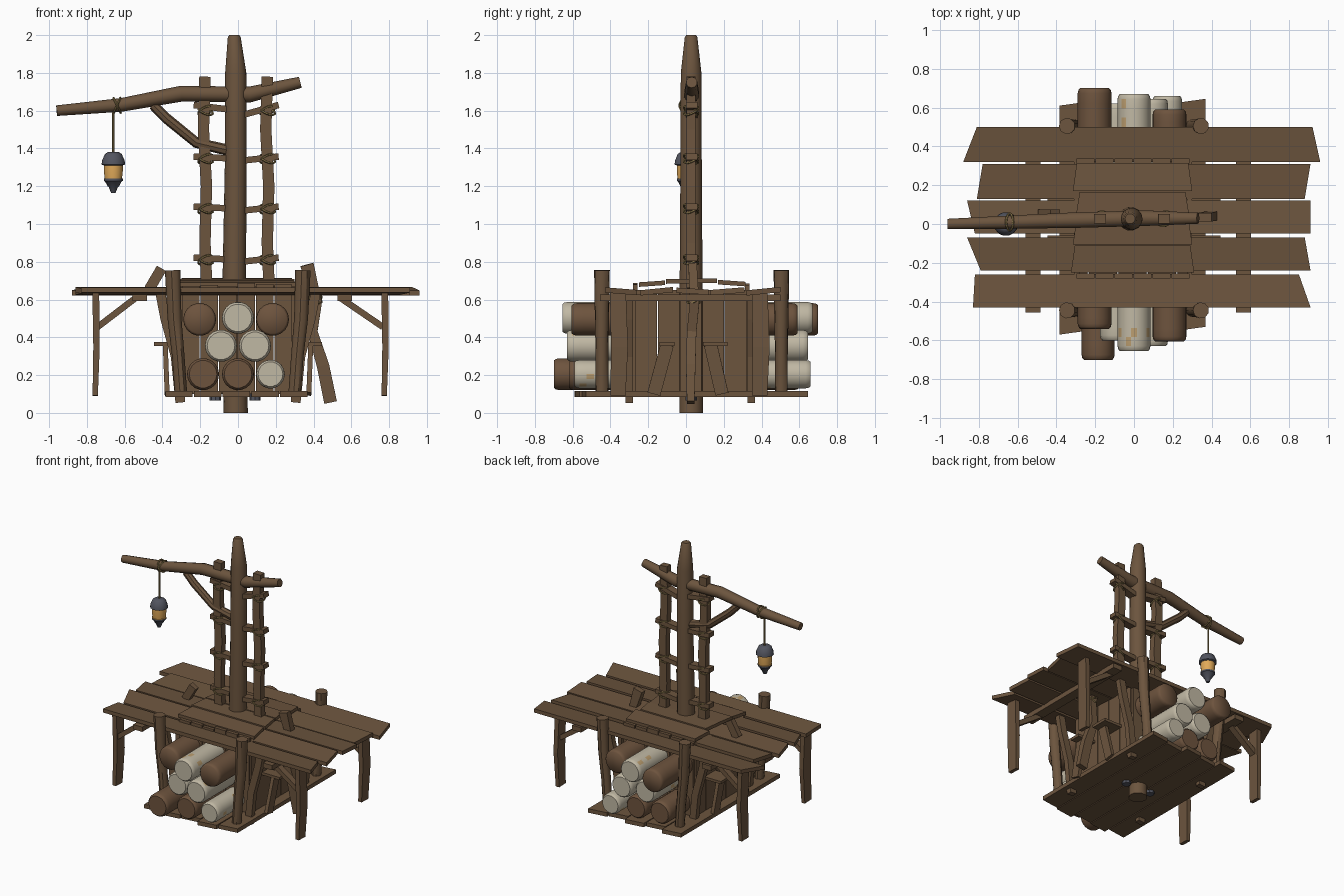
import bpy, bmesh, math, random
from mathutils import Vector

if "Cube" in bpy.data.objects:
    bpy.data.objects.remove(bpy.data.objects["Cube"])
random.seed(4)

def mat(name, c):
    m = bpy.data.materials.new(name)
    m.diffuse_color = (*c, 1)
    m.use_nodes = True
    m.node_tree.nodes["Principled BSDF"].inputs["Base Color"].default_value = m.diffuse_color
    return m

WOOD = mat("brown wood", (0.15, 0.09, 0.048))
LEATHER = mat("brown cloth", (0.155, 0.088, 0.048))
CREAM = mat("cream cloth", (0.53, 0.48, 0.37))
PATCH = mat("tan patch", (0.50, 0.34, 0.16))
METAL = mat("grey metal", (0.085, 0.09, 0.115))
GLOW = mat("amber glass", (0.75, 0.40, 0.10))
ROPE = mat("straw rope", (0.25, 0.18, 0.07))

def finish(name, bm, mats, angle=None):
    bmesh.ops.recalc_face_normals(bm, faces=bm.faces)
    me = bpy.data.meshes.new(name)
    bm.to_mesh(me)
    bm.free()
    for m in mats:
        me.materials.append(m)
    ob = bpy.data.objects.new(name, me)
    bpy.context.collection.objects.link(ob)
    if angle:
        bpy.context.view_layer.objects.active = ob
        ob.select_set(True)
        bpy.ops.object.shade_smooth_by_angle(angle=math.radians(angle))
        ob.select_set(False)
    return ob

def sweep(name, pts, sizes, n=4, ref=(0, 1, 0), m=WOOD):
    """Sweep a rectangle (n=4) or an n-gon along a path; sizes are half widths (side, along ref)."""
    pts = [Vector(p) for p in pts]
    if not isinstance(sizes, list):
        sizes = [sizes] * len(pts)
    bm, rings = bmesh.new(), []
    for i, p in enumerate(pts):
        t = (pts[min(i + 1, len(pts) - 1)] - pts[max(i - 1, 0)]).normalized()
        s = t.cross(Vector(ref)).normalized()
        u = s.cross(t)
        a, b = sizes[i] if isinstance(sizes[i], tuple) else (sizes[i], sizes[i])
        k, off = (math.sqrt(2), math.pi / 4) if n == 4 else (1, 0)
        rings.append([bm.verts.new(p + s * a * k * math.cos(off + 2 * math.pi * j / n)
                                   + u * b * k * math.sin(off + 2 * math.pi * j / n)) for j in range(n)])
    for r, q in zip(rings, rings[1:]):
        for j in range(n):
            bm.faces.new((r[j], r[(j + 1) % n], q[(j + 1) % n], q[j]))
    bm.faces.new(rings[0])
    bm.faces.new(rings[-1])
    return finish(name, bm, [m], 40 if n > 4 else None)

def slab(name, poly, z0, thick, slope=0.0):
    """Flat plank from an outline in x,y, optionally tilted across y."""
    bm = bmesh.new()
    yc = sum(p[1] for p in poly) / len(poly)
    lo, hi = [[bm.verts.new((x, y, z + slope * (y - yc))) for x, y in poly] for z in (z0, z0 + thick)]
    bm.faces.new(lo)
    bm.faces.new(hi)
    for i in range(len(poly)):
        j = (i + 1) % len(poly)
        bm.faces.new((lo[i], lo[j], hi[j], hi[i]))
    return finish(name, bm, [WOOD])

def lathe(name, prof, n, place, mats, rule, angle=40):
    """Revolve (radius, height) profile; place maps local coordinates to the model."""
    bm = bmesh.new()
    rings = [[bm.verts.new(place(r * math.cos(2 * math.pi * j / n), r * math.sin(2 * math.pi * j / n), h))
              for j in range(n)] for r, h in prof]
    for i in range(len(prof) - 1):
        for j in range(n):
            f = bm.faces.new((rings[i][j], rings[i][(j + 1) % n], rings[i + 1][(j + 1) % n], rings[i + 1][j]))
            f.material_index = rule(i, j)
    for i in (0, -1):
        bm.faces.new(rings[i])
    return finish(name, bm, mats, angle)

def lashing(name, c, r, axis):
    """Two crossed loops of rope."""
    for tilt in (-0.45, 0.4):
        bpy.ops.mesh.primitive_torus_add(major_radius=r, minor_radius=0.006, major_segments=14, minor_segments=5,
                                         location=c, rotation=(tilt if axis == 'z' else 0,
                                                               tilt if axis == 'z' else math.pi / 2 + tilt, 0))
        o = bpy.context.object
        o.name = name
        o.data.materials.append(ROPE)

# central mast, arm and brace
sweep("mast", [(-0.012, 0.027, 0), (-0.02, 0.027, 0.7), (-0.012, 0.027, 1.3), (-0.012, 0.027, 1.8), (-0.02, 0.027, 1.99),
               (-0.02, 0.027, 2.0)], [0.064, 0.062, 0.058, 0.056, 0.034, 0.026], 14)
sweep("arm", [(-0.96, 0.0, 1.60), (-0.62, 0.01, 1.63), (-0.3, 0.02, 1.69), (0.06, 0.03, 1.685), (0.33, 0.03, 1.75)],
      [0.028, 0.036, 0.042, 0.042, 0.03], 10)
sweep("arm_brace", [(-0.45, 0.02, 1.63), (-0.38, 0.02, 1.56), (-0.22, 0.025, 1.43), (-0.05, 0.027, 1.39)],
      [0.026, 0.028, 0.028, 0.03], 8)

# lantern hanging from the arm
sweep("lantern_cord", [(-0.66, 0.005, 1.64), (-0.66, 0.005, 1.36)], 0.006, 6, m=ROPE)
lashing("cord_lashing", (-0.64, 0.01, 1.628), 0.044, 'x')
lathe("lantern", [(0.012, 1.165), (0.024, 1.195), (0.03, 1.20), (0.044, 1.225), (0.05, 1.228), (0.05, 1.24),
                  (0.046, 1.242), (0.05, 1.28), (0.05, 1.31), (0.062, 1.315), (0.06, 1.335), (0.045, 1.37), (0.03, 1.38)],
      14, lambda x, y, z: (-0.66 + x, 0.0 + y, z), [METAL, GLOW], lambda i, j: int(5 <= i <= 7), 35)

# ladders on both sides of the mast
for x, s in ((-0.175, -1), (0.155, 1)):
    sweep("ladder_rail", [(x + 0.01, 0.027, 0.66), (x, 0.027, 0.9), (x + 0.008, 0.027, 1.2), (x - 0.008, 0.027, 1.5),
                          (x, 0.027, 1.78)], (0.03, 0.024))
for z in (0.81, 1.08, 1.345, 1.60):
    for s, x0, x1 in ((-1, -0.235, 0.0), (1, 0.0, 0.215)):
        d = 0.012 if z != 1.6 else 0.03
        sweep("ladder_rung", [(x0, 0.03, z + (d if s < 0 else -d)), (x1, 0.03, z + (0 if s < 0 else d))], (0.017, 0.03))
        lashing("rung_lashing", (-0.172 if s < 0 else 0.157, 0.027, z), 0.042, 'z')

# deck planks: y range, then x of the left end (low y, high y) and right end (low y, high y)
for y0, y1, a, b, c, d, sl in ((0.32, 0.50, -0.88, -0.81, 0.96, 0.92, 0.10), (0.13, 0.31, -0.81, -0.78, 0.88, 0.91, 0.08),
                               (-0.05, 0.12, -0.82, -0.86, 0.91, 0.91, -0.06), (-0.24, -0.07, -0.79, -0.86, 0.91, 0.88, 0.1),
                               (-0.43, -0.26, -0.83, -0.82, 0.91, 0.85, -0.08)):
    slab("deck_plank", [(a, y0), (c, y0), (d, y1), (b, y1)], 0.63, 0.028, sl)
for x in (-0.52, 0.565):
    sweep("deck_crossbeam", [(x, -0.455, 0.61), (x, 0.5, 0.61)], (0.038, 0.018), ref=(0, 0, 1))

# raised hatch around the mast
for i, (y0, y1) in enumerate(((-0.25, -0.11), (-0.105, 0.035), (0.04, 0.165), (0.17, 0.315))):
    w = (0.31, 0.30, 0.285, 0.30)[i]
    slab("hatch_plank", [(-w - 0.015, y0), (w, y0), (w - 0.02, y1), (-w + 0.005, y1)], (0.672, 0.685, 0.688, 0.675)[i], 0.024,
         (0.07, 0.02, -0.02, -0.07)[i])

# enclosed crate below the deck, made of upright boards
for i in range(6):
    x = -0.25 + 0.098 * i
    for y in (-0.268, 0.325):
        t = 0.68 + random.uniform(-0.012, 0.008)
        sweep("crate_end_board", [(x, y, 0.1), (x, y, t)], (0.046, 0.012))
for x in (-0.295, 0.285):
    for i in range(5):
        y = -0.21 + 0.118 * i
        sweep("crate_side_board", [(x, y, 0.1), (x, y, 0.65)], (0.013, 0.057))

# base planks
for i, (y0, y1) in enumerate(((-0.57, 0.63), (-0.59, 0.60), (-0.56, 0.64), (-0.585, 0.61), (-0.55, 0.645))):
    x = -0.385 + 0.152 * i
    slab("base_plank", [(x, y0), (x + 0.145, y0 + 0.02), (x + 0.145, y1), (x, y1 - 0.02)], 0.085, 0.03)
for x in (-0.12, 0.09):
    sweep("base_bolt", [(x, 0.027, 0.065), (x, 0.027, 0.1)], 0.03, 8, m=METAL)

# corner posts, curved boards and outer legs with braces
for s in (-1, 1):
    for y in (-0.445, 0.505):
        sweep("corner_post", [(s * 0.30, y, 0.09), (s * 0.315, y, 0.3), (s * 0.335, y, 0.5), (s * 0.345, y, 0.755)],
              [0.034, 0.034, 0.038, 0.042], 9)
    for y in (-0.30, 0.345):
        sweep("curved_board", [(s * 0.305, y, 0.055), (s * 0.33, y, 0.3), (s * 0.385, y, 0.5), (s * 0.41, y, 0.63)], (0.026, 0.02))
    for y in (-0.36, 0.39):
        x = s * 0.765 + 0.012
        sweep("outer_leg", [(x - 0.003, y, 0.09), (x + 0.004, y + 0.008, 0.35), (x, y, 0.635)],
              [(0.014, 0.04), (0.017, 0.045), (0.018, 0.042)])
        sweep("leg_brace", [(x - s * 0.01, y, 0.455), (s * 0.54, y, 0.61)], (0.017, 0.024))

# side supports with small ledges and splayed props
for s in (-1, 1):
    for y0, y1, yt, yb in ((-0.14, -0.06, -0.1, -0.17), (0.09, 0.22, 0.13, 0.19)):
        slab("side_ledge", [(s * 0.29, y0), (s * 0.445, y0), (s * 0.445, y1), (s * 0.29, y1)], 0.355, 0.02)
        sweep("ledge_prop", [(s * 0.375, yb, 0.1), (s * 0.385, yt, 0.36)], (0.013, 0.035))
sweep("leaning_plank", [(0.49, 0.025, 0.055), (0.45, 0.025, 0.25), (0.395, 0.03, 0.43), (0.42, 0.045, 0.58), (0.365, 0.035, 0.785)],
      [(0.034, 0.02), (0.033, 0.025), (0.026, 0.025), (0.024, 0.025), (0.036, 0.022)])
sweep("deck_stub", [(-0.47, 0.055, 0.655), (-0.405, 0.055, 0.765)], (0.028, 0.02))
lashing("plank_lashing", (0.41, 0.04, 0.6), 0.035, 'z')

# stacked cloth rolls at front and back: x, z, radius, material, front end, back end
for x, z, r, m, f, b in ((-0.185, 0.205, 0.085, LEATHER, 0.70, 0.58), (0.0, 0.205, 0.085, LEATHER, 0.62, 0.60),
                         (0.172, 0.205, 0.076, CREAM, 0.59, 0.66), (-0.09, 0.355, 0.085, CREAM, 0.60, 0.62),
                         (0.09, 0.355, 0.085, CREAM, 0.63, 0.645), (-0.203, 0.495, 0.087, LEATHER, 0.54, 0.70),
                         (0.0, 0.503, 0.085, CREAM, 0.655, 0.67), (0.183, 0.495, 0.087, LEATHER, 0.605, 0.59)):
    for s, e in ((-1, f), (1, b)):
        prof = [(r, 0.26)] + [(r, 0.26 + (e - 0.286) * k / 8) for k in range(1, 9)] + \
               [(r * 0.96, e - 0.01), (r * 0.86, e)]
        spots = {(random.randint(2, 7), random.randint(0, 17)) for _ in range(5)}
        lathe("cloth_roll", prof, 18, lambda u, v, h, s=s, x=x, z=z: (x + u, s * h, z + v), [m, PATCH],
              lambda i, j, sp=spots, m=m: int(m is CREAM and (i, j) in sp), 50)
